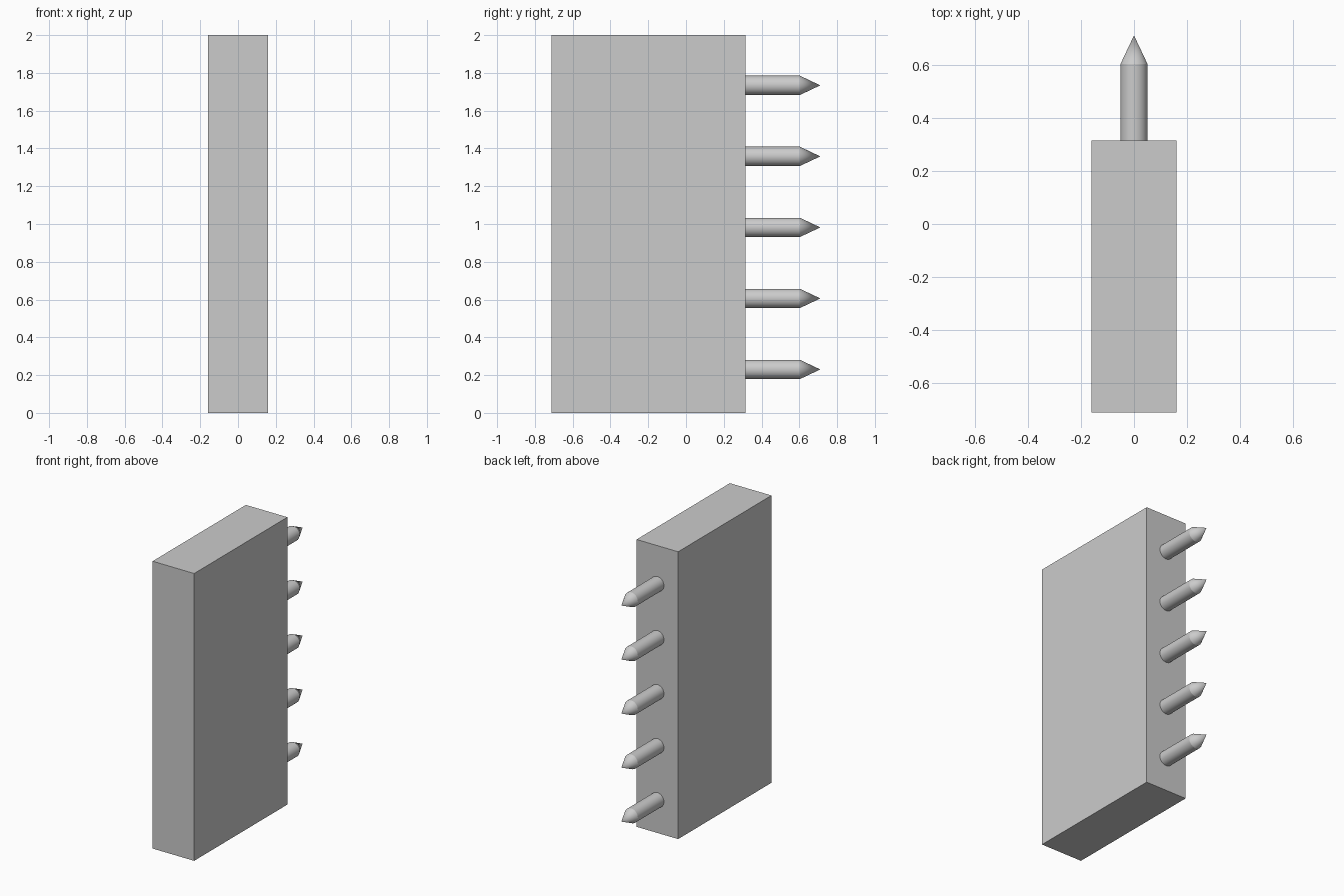
import bpy, bmesh, math
from mathutils import Vector

if "Cube" in bpy.data.objects:
    bpy.data.objects.remove(bpy.data.objects["Cube"])

Y_BACK, Y_FACE, Y_SHOULDER, Y_TIP = -0.711, 0.315, 0.603, 0.711
PIN_R, PIN_SIDES = 0.051, 32


def finish(name, bm):
    bmesh.ops.remove_doubles(bm, verts=bm.verts, dist=1e-5)
    bmesh.ops.recalc_face_normals(bm, faces=bm.faces)
    mesh = bpy.data.meshes.new(name)
    bm.to_mesh(mesh)
    bm.free()
    obj = bpy.data.objects.new(name, mesh)
    bpy.context.collection.objects.link(obj)
    return obj


# Rectangular housing
bm = bmesh.new()
bmesh.ops.create_cube(bm, size=1)
bmesh.ops.scale(bm, vec=(0.32, Y_FACE - Y_BACK, 2.0), verts=bm.verts)
bmesh.ops.translate(bm, vec=(0, (Y_FACE + Y_BACK) / 2, 1.0), verts=bm.verts)
finish("housing", bm)


# Pointed pin: half profile revolved around the y axis
def pin(name, z):
    bm = bmesh.new()
    profile = [(0, Y_FACE), (PIN_R, Y_FACE), (PIN_R, Y_SHOULDER), (0, Y_TIP)]
    verts = [bm.verts.new((r, y, 0)) for r, y in profile]
    edges = [bm.edges.new(pair) for pair in zip(verts, verts[1:])]
    bmesh.ops.spin(bm, geom=verts + edges, cent=(0, 0, 0), axis=(0, 1, 0),
                   angle=math.tau, steps=PIN_SIDES)
    obj = finish(name, bm)
    obj.location = Vector((0, 0, z))
    bpy.ops.object.select_all(action='DESELECT')
    obj.select_set(True)
    bpy.context.view_layer.objects.active = obj
    bpy.ops.object.shade_smooth_by_angle(angle=math.radians(20))


# Column of five evenly spaced pins
for i in range(5):
    pin(f"pin_{i + 1}", 0.23 + 0.376 * i)
